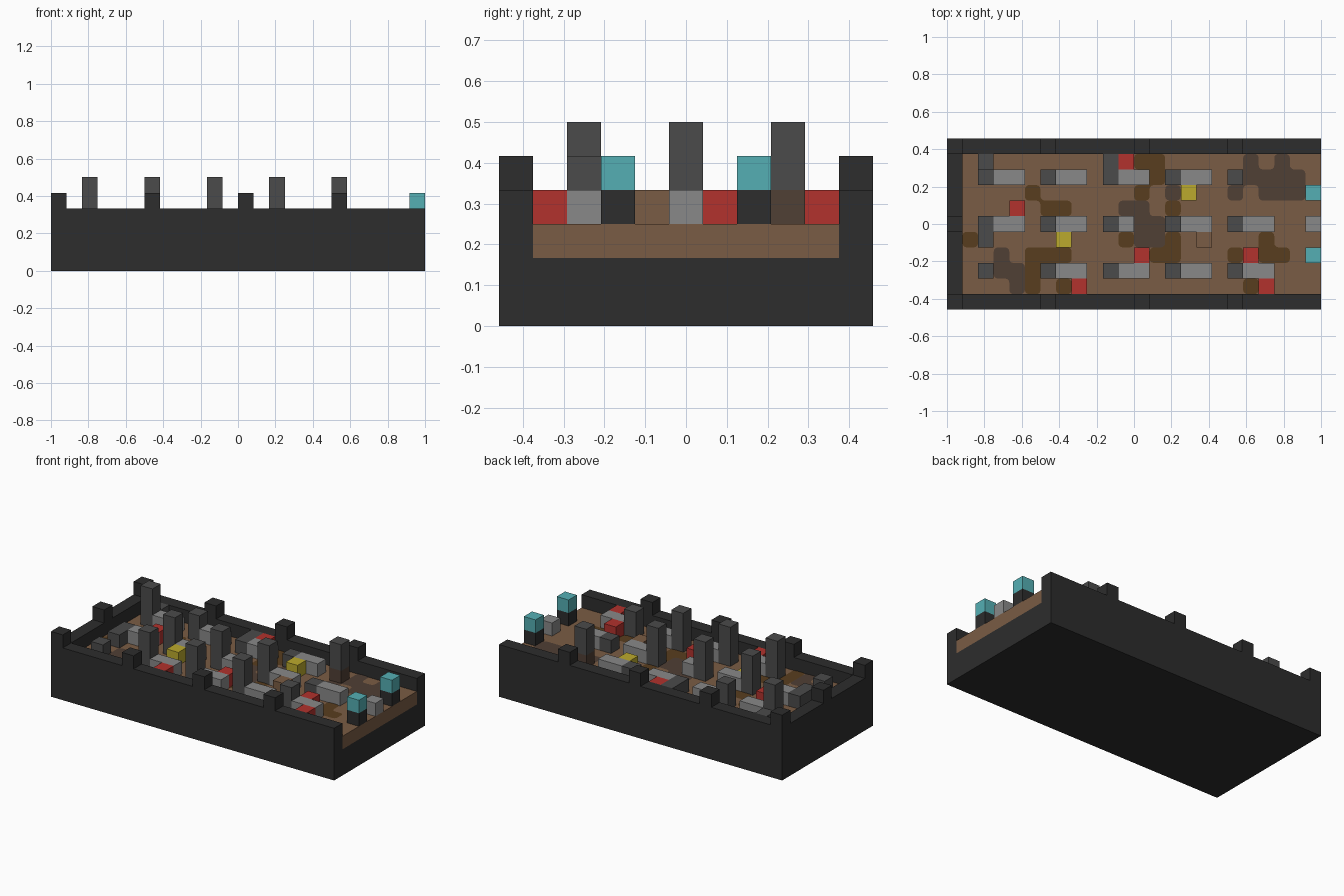
import bpy, bmesh

old = bpy.data.objects.get("Cube")
if old:
    bpy.data.objects.remove(old, do_unlink=True)

U = 1 / 12            # one block
COLS, ROWS = 24, 11   # arena size in blocks


def material(name, rgb):
    m = bpy.data.materials.new(name)
    m.use_nodes = True
    col = (*rgb, 1)
    m.diffuse_color = col
    bsdf = m.node_tree.nodes["Principled BSDF"]
    bsdf.inputs["Base Color"].default_value = col
    bsdf.inputs["Roughness"].default_value = 0.9
    return m


black = material("black_stone", (.026, .026, .026))
dark = material("dark_grey", (.07, .07, .07))
light = material("light_grey", (.25, .25, .25))
earth = material("brown_earth", (.195, .107, .058))
mud = material("dark_mud", (.098, .048, .013))
ash = material("ashen_brown", (.08, .05, .035))
red = material("red", (.445, .032, .026))
cyan = material("cyan", (.09, .43, .456))
yellow = material("yellow", (.5, .4, .026))


def finish(bm, name, mat):
    mesh = bpy.data.meshes.new(name)
    bm.to_mesh(mesh)
    bm.free()
    mesh.materials.append(mat)
    ob = bpy.data.objects.new(name, mesh)
    bpy.context.collection.objects.link(ob)
    return ob


def boxes(name, mat, items):
    """Each item is (column, row, bottom, width, depth, height) in blocks."""
    bm = bmesh.new()
    for i, j, z, w, d, h in items:
        verts = bmesh.ops.create_cube(bm, size=1)["verts"]
        bmesh.ops.scale(bm, vec=(w * U, d * U, h * U), verts=verts)
        bmesh.ops.translate(bm, verts=verts, vec=(
            (i + w / 2 - COLS / 2) * U, (j + d / 2 - ROWS / 2) * U, (z + h / 2) * U))
    return finish(bm, name, mat)


def columns(name, mat, cells, height, bottom=3):
    return boxes(name, mat, [(i, j, bottom, 1, 1, height) for i, j in cells])


def patch(name, mat, rows):
    """Thin ground stain with rounded corners; rows maps row -> columns."""
    bm = bmesh.new()
    z = 3 * U + 0.003
    for j, cols in rows.items():
        for i in cols:
            bm.faces.new([bm.verts.new(((i + a - COLS / 2) * U, (j + b - ROWS / 2) * U, z))
                          for a, b in ((0, 0), (1, 0), (1, 1), (0, 1))])
    bmesh.ops.remove_doubles(bm, verts=bm.verts, dist=0.001)
    bmesh.ops.dissolve_limit(bm, angle_limit=0.01, verts=bm.verts, edges=bm.edges)
    bmesh.ops.bevel(bm, geom=bm.verts[:], offset=0.022, segments=3,
                    profile=0.5, affect='VERTICES')
    return finish(bm, name, mat)


# Base, floor and the three walls (the +x end stays open)
boxes("base", black, [(0, 0, 0, COLS, ROWS, 2)])
boxes("earth_floor", earth, [(1, 1, 2, COLS - 1, ROWS - 2, 1)])
boxes("walls", black, [(0, 0, 2, COLS, 1, 2), (0, ROWS - 1, 2, COLS, 1, 2),
                       (0, 1, 2, 1, ROWS - 2, 2)])
columns("battlements", black,
        [(i, j) for i in range(0, COLS, 6) for j in (0, ROWS - 1)] + [(0, 5)], 1, 4)

# Headstones: some stand tall, others are broken down
columns("tall_headstones", dark,
        [(i, j) for i in (6, 10, 14) for j in (2, 5)] + [(2, 8)], 3)
columns("cracked_headstones", dark, [(6, 8), (18, 2)], 2)
columns("low_headstones", dark,
        [(2, 2), (2, 4), (2, 5), (2, 9), (10, 8), (10, 9), (14, 8), (18, 5)], 1)
columns("stained_headstone_foot", ash, [(18, 8)], 1)
columns("stained_headstone_top", dark, [(18, 8)], 2, 4)

# Grave slabs, two blocks long beside each headstone
slabs = [(i + 1, j, 3, 2, 1, 1) for i in range(2, 19, 4) for j in (2, 5, 8)
         if (i, j) not in ((2, 2), (18, 8), (10, 5))]
boxes("grave_slabs", light, slabs + [(11, 5, 3, 1, 1, 1), (23, 5, 3, 1, 1, 1)])

# Coloured blocks and the earth mound
columns("red_blocks", red, [(11, 9), (4, 6), (12, 3), (19, 3), (20, 1), (8, 1)], 1)
columns("yellow_blocks", yellow, [(7, 4), (15, 7)], 1)
columns("earth_mound", earth, [(16, 4)], 1)

# Lamps at the open end
columns("lamp_posts", black, [(23, 3), (23, 7)], 1)
columns("lamps", cyan, [(23, 3), (23, 7)], 1, 4)

# Stains on the floor
patch("mud_patches", mud, {
    9: (12, 13), 8: (13,), 7: (5, 12), 6: (6, 7, 14), 4: (1, 11, 14, 20),
    3: (5, 6, 7, 13, 14, 18, 20, 21), 2: (5,), 1: (5, 7, 19)})
patch("ash_patches", ash, {
    9: (19, 21), 8: (19, 20, 21, 22), 7: (14, 18, 20, 21, 22), 6: (11, 12),
    5: (12, 13), 4: (12, 13), 3: (3,), 2: (3, 4), 1: (4,)})
